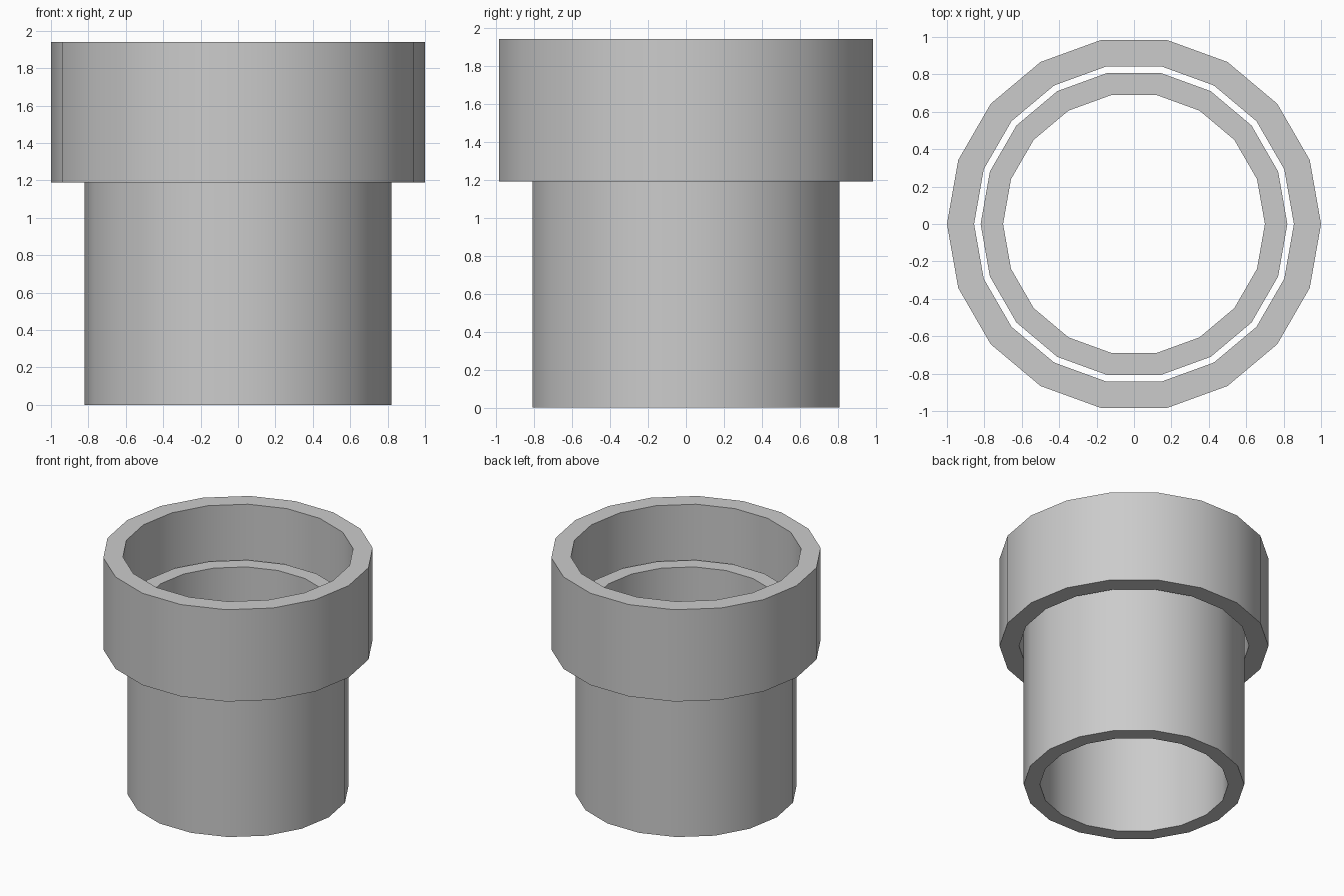
import bpy, bmesh
from math import cos, sin, tau, radians

if "Cube" in bpy.data.objects:
    bpy.data.objects.remove(bpy.data.objects["Cube"])

SIDES = 18


def tube(name, r_out, r_in, z0, z1):
    """Open-ended pipe with a rectangular wall section."""
    bm = bmesh.new()
    section = [(r_out, z0), (r_out, z1), (r_in, z1), (r_in, z0)]
    rings = [[bm.verts.new((r * cos(tau * i / SIDES), r * sin(tau * i / SIDES), z))
              for i in range(SIDES)] for r, z in section]
    for k in range(4):
        a, b = rings[k], rings[(k + 1) % 4]
        for i in range(SIDES):
            j = (i + 1) % SIDES
            bm.faces.new((a[i], a[j], b[j], b[i]))
    bmesh.ops.recalc_face_normals(bm, faces=bm.faces)
    mesh = bpy.data.meshes.new(name)
    bm.to_mesh(mesh)
    bm.free()
    obj = bpy.data.objects.new(name, mesh)
    bpy.context.collection.objects.link(obj)
    # Smooth walls, sharp rims
    bpy.ops.object.select_all(action='DESELECT')
    obj.select_set(True)
    bpy.context.view_layer.objects.active = obj
    bpy.ops.object.shade_smooth_by_angle(angle=radians(30))
    return obj


# Lower pipe reaches up inside the wider collar, with a small gap around it
tube("inner_pipe", 0.82, 0.70, 0.0, 1.50)
tube("outer_collar", 1.0, 0.855, 1.19, 1.94)
